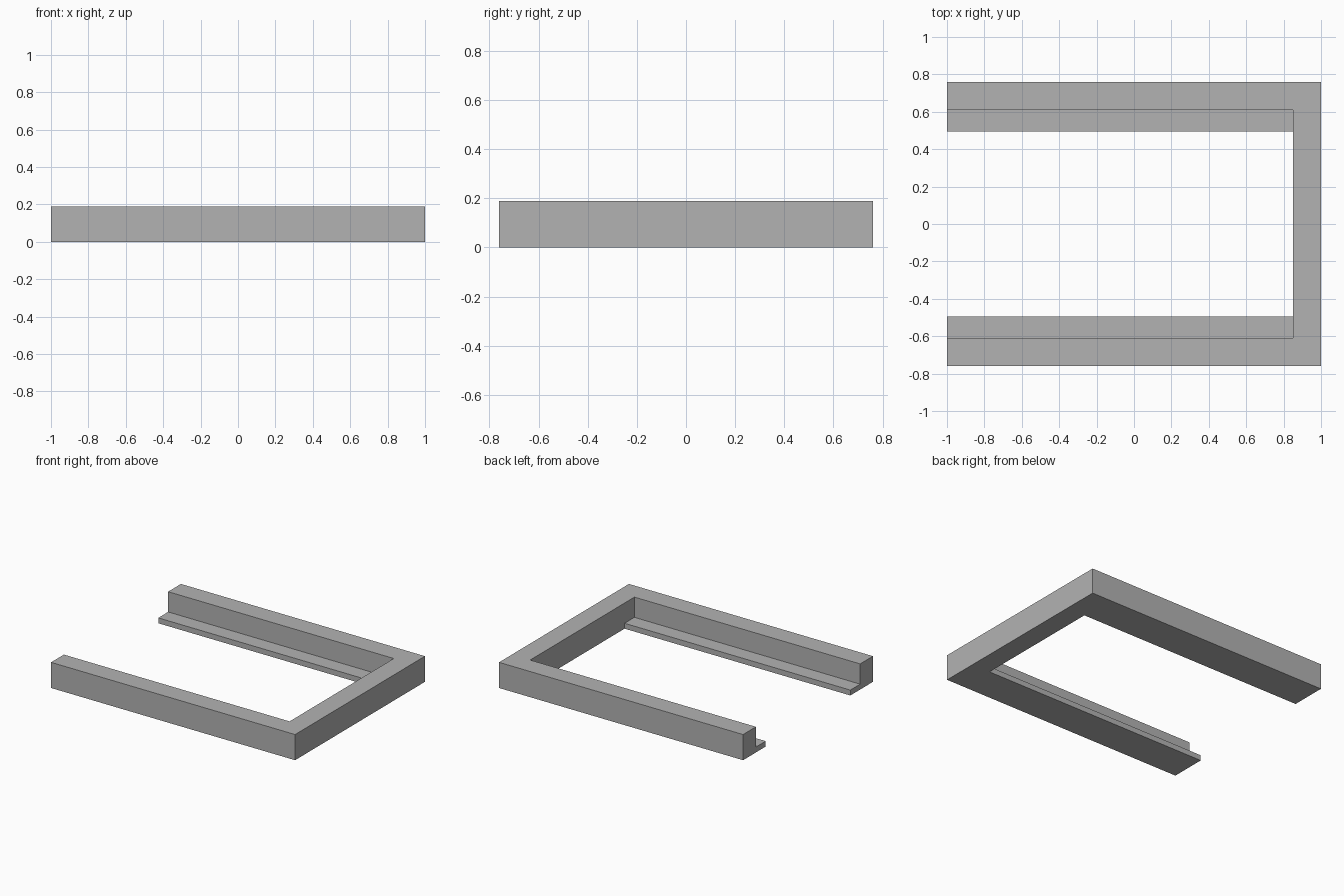
import bpy
import bmesh

cube = bpy.data.objects.get("Cube")
if cube:
    bpy.data.objects.remove(cube, do_unlink=True)

HALF_X, HALF_Y = 1.0, 0.76
HEIGHT, WALL = 0.19, 0.15
LEDGE_HEIGHT, LEDGE_EDGE = 0.04, 0.495
INNER_X, INNER_Y = HALF_X - WALL, HALF_Y - WALL

grey = bpy.data.materials.new("plain_grey")
grey.use_nodes = True
colour = (0.45, 0.45, 0.45, 1)
grey.diffuse_color = colour
grey.node_tree.nodes["Principled BSDF"].inputs["Base Color"].default_value = colour


def extrude_outline(name, outline, height):
    """Raise a flat outline from the ground into a solid part."""
    bm = bmesh.new()
    base = bm.faces.new([bm.verts.new((x, y, 0)) for x, y in outline])
    raised = bmesh.ops.extrude_face_region(bm, geom=[base], use_keep_orig=True)
    top = [v for v in raised["geom"] if isinstance(v, bmesh.types.BMVert)]
    bmesh.ops.translate(bm, verts=top, vec=(0, 0, height))
    bmesh.ops.recalc_face_normals(bm, faces=bm.faces)
    mesh = bpy.data.meshes.new(name)
    bm.to_mesh(mesh)
    bm.free()
    mesh.materials.append(grey)
    obj = bpy.data.objects.new(name, mesh)
    bpy.context.collection.objects.link(obj)
    return obj


# Three-sided frame, open towards -x
half = [(HALF_X, HALF_Y), (-HALF_X, HALF_Y), (-HALF_X, INNER_Y), (INNER_X, INNER_Y)]
mirrored = [(x, -y) for x, y in reversed(half)]
extrude_outline("frame", half + mirrored, HEIGHT)

# Low support ledges along the inside of both arms
for name, side in (("back_ledge", 1), ("front_ledge", -1)):
    outline = [(-HALF_X, side * LEDGE_EDGE), (INNER_X, side * LEDGE_EDGE),
               (INNER_X, side * INNER_Y), (-HALF_X, side * INNER_Y)]
    extrude_outline(name, outline, LEDGE_HEIGHT)
